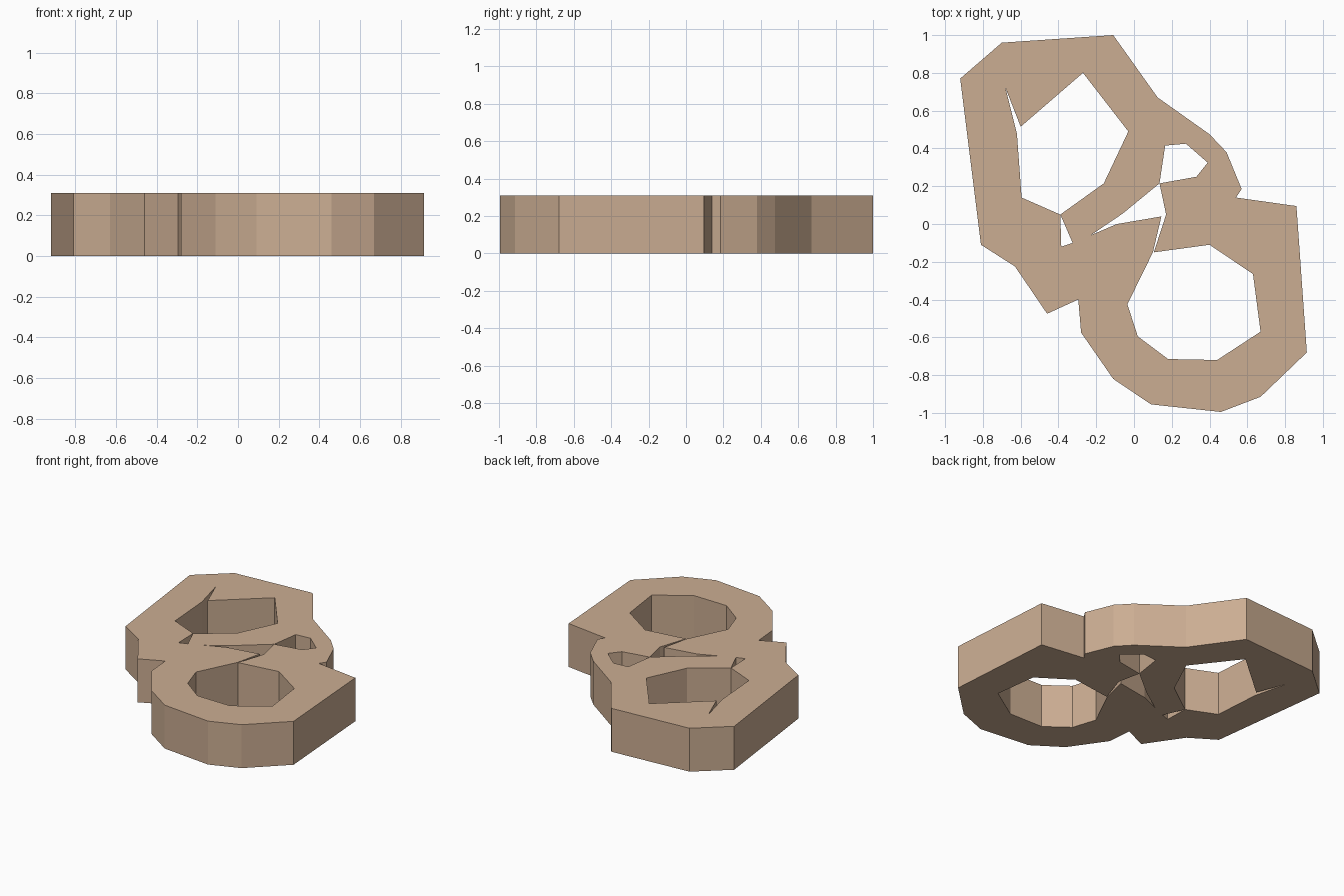
import bpy, bmesh

HEIGHT = 0.31


def slab(name, outline):
    """Extrude a flat outline into an upright prism standing on z = 0."""
    bm = bmesh.new()
    face = bm.faces.new([bm.verts.new((x, y, 0)) for x, y in outline])
    # triangulate first so that concave outlines fill cleanly
    bm.normal_update()
    if face.normal.z > 0:
        face.normal_flip()
    ext = bmesh.ops.extrude_face_region(bm, geom=[face], use_keep_orig=True)
    top = [g for g in ext["geom"] if isinstance(g, bmesh.types.BMVert)]
    bmesh.ops.translate(bm, verts=top, vec=(0, 0, HEIGHT))
    bmesh.ops.recalc_face_normals(bm, faces=bm.faces)
    caps = [f for f in bm.faces if len(f.verts) > 4]
    bmesh.ops.triangulate(bm, faces=caps)
    mesh = bpy.data.meshes.new(name)
    bm.to_mesh(mesh)
    bm.free()
    obj = bpy.data.objects.new(name, mesh)
    bpy.context.collection.objects.link(obj)
    mesh.materials.append(tan)
    return obj


tan = bpy.data.materials.new("tan")
tan.diffuse_color = (0.60, 0.42, 0.29, 1)

# upper loop, left arm
slab("upper_left_arm", [
    (-0.92, 0.77), (-0.70, 0.96), (-0.68, 0.72), (-0.62, 0.48),
    (-0.595, 0.14), (-0.39, 0.05), (-0.385, -0.12), (-0.63, -0.225),
    (-0.81, -0.11)])

# upper loop, top arm
slab("upper_top_arm", [
    (-0.70, 0.96), (-0.11, 1.0), (0.125, 0.67), (-0.03, 0.49),
    (-0.27, 0.80), (-0.60, 0.515), (-0.68, 0.72)])

# middle piece crossing between both loops
slab("middle_crossing", [
    (0.125, 0.67), (0.40, 0.475), (0.275, 0.425), (0.165, 0.415),
    (0.135, 0.215), (-0.06, 0.055), (-0.23, -0.06), (-0.09, 0.0),
    (0.145, 0.04), (0.10, -0.15), (-0.035, -0.425), (0.02, -0.595),
    (0.18, -0.715), (0.09, -0.955), (-0.11, -0.82), (-0.28, -0.575),
    (-0.295, -0.40), (-0.46, -0.475), (-0.63, -0.225), (-0.385, -0.12),
    (-0.325, -0.10), (-0.39, 0.05), (-0.16, 0.215), (-0.03, 0.49)])

# lower loop, right arm
slab("lower_right_arm", [
    (0.40, 0.475), (0.49, 0.38), (0.57, 0.185), (0.54, 0.14),
    (0.86, 0.095), (0.915, -0.68), (0.67, -0.915), (0.46, -0.995),
    (0.09, -0.955), (0.18, -0.715), (0.44, -0.72), (0.67, -0.57),
    (0.63, -0.265), (0.40, -0.11), (0.105, -0.15), (0.17, 0.05),
    (0.135, 0.215), (0.33, 0.25), (0.39, 0.325), (0.275, 0.425)])
